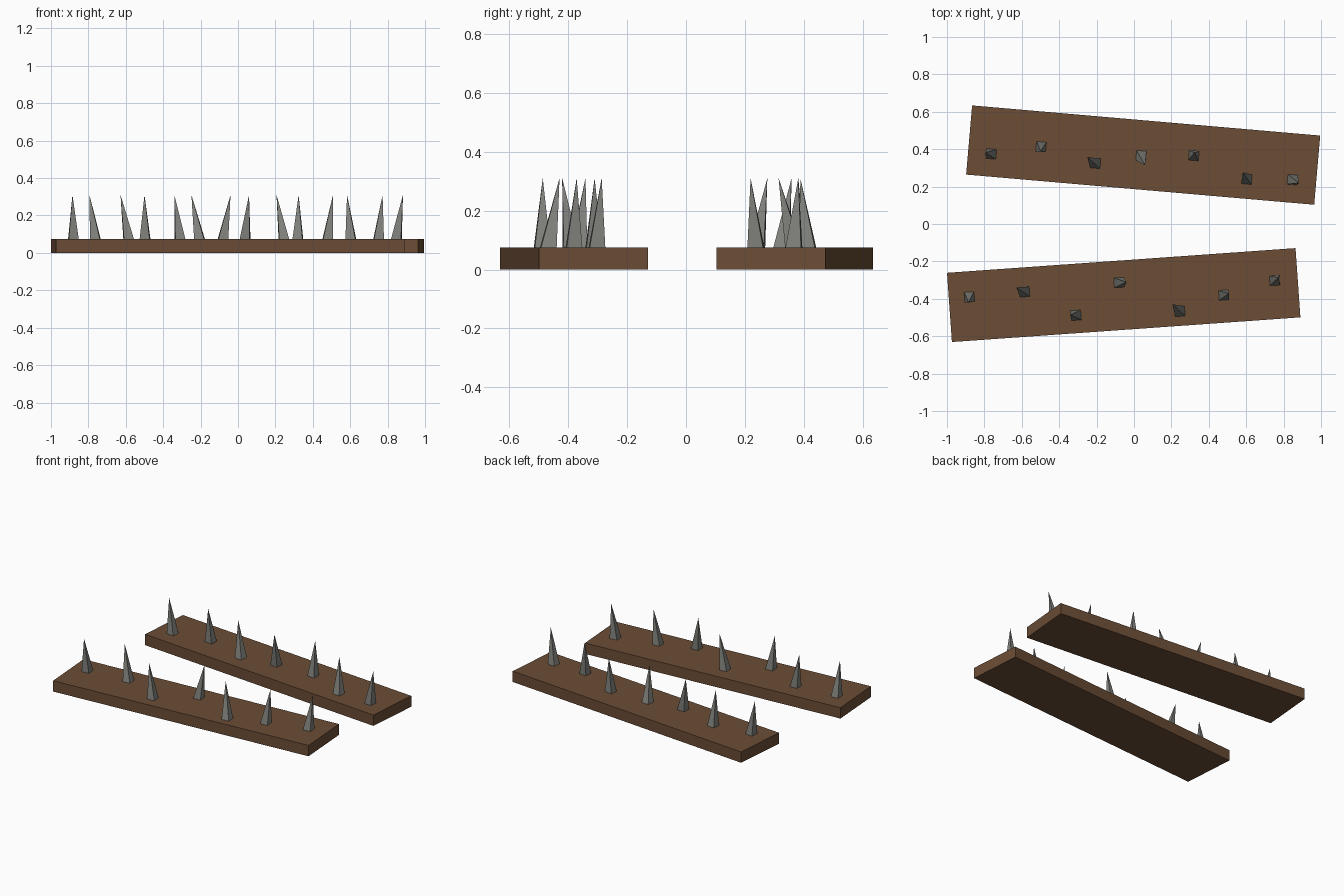
import bpy, bmesh
from math import radians
from mathutils import Matrix, Vector

cube = bpy.data.objects.get("Cube")
if cube:
    bpy.data.objects.remove(cube)

PLANK_TOP, TIP_Z, HALF = 0.075, 0.31, 0.0265


def material(name, rgb, rough):
    m = bpy.data.materials.new(name)
    m.use_nodes = True
    m.diffuse_color = (*rgb, 1)
    bsdf = m.node_tree.nodes["Principled BSDF"]
    bsdf.inputs["Base Color"].default_value = (*rgb, 1)
    bsdf.inputs["Roughness"].default_value = rough
    return m


wood = material("brown wood", (0.15, 0.075, 0.037), 0.9)
metal = material("grey metal", (0.22, 0.225, 0.205), 0.6)


def add_object(name, bm, mat):
    bmesh.ops.recalc_face_normals(bm, faces=bm.faces)
    mesh = bpy.data.meshes.new(name)
    bm.to_mesh(mesh)
    bm.free()
    mesh.materials.append(mat)
    obj = bpy.data.objects.new(name, mesh)
    bpy.context.collection.objects.link(obj)


def plank(name, x, y, angle):
    bm = bmesh.new()
    place = (Matrix.Translation((x, y, PLANK_TOP / 2))
             @ Matrix.Rotation(angle, 4, "Z")
             @ Matrix.Diagonal((1.868, 0.371, PLANK_TOP, 1)))
    bmesh.ops.create_cube(bm, size=1, matrix=place)
    add_object(name, bm, wood)


def spike(name, base, tip, angle):
    # Leaning four-sided spike: square base on the plank, pointed tip
    bm = bmesh.new()
    turn = Matrix.Rotation(angle, 3, "Z")
    centre = Vector((*base, PLANK_TOP))
    ring = [bm.verts.new(centre + turn @ Vector((sx * HALF, sy * HALF, 0)))
            for sx, sy in ((-1, -1), (1, -1), (1, 1), (-1, 1))]
    point = bm.verts.new((*tip, TIP_Z))
    bm.faces.new(ring[::-1])
    for i in range(4):
        bm.faces.new((ring[i], ring[(i + 1) % 4], point))
    add_object(name, bm, metal)


# Each spike: base centre, then tip
front_spikes = [
    ((-0.88, -0.39), (-0.885, -0.42)), ((-0.585, -0.363), (-0.628, -0.341)),
    ((-0.31, -0.488), (-0.34, -0.486)), ((-0.08, -0.313), (-0.04, -0.31)),
    ((0.245, -0.467), (0.206, -0.429)), ((0.48, -0.38), (0.508, -0.371)),
    ((0.752, -0.302), (0.773, -0.286))]
back_spikes = [
    ((-0.763, 0.375), (-0.794, 0.381)), ((-0.497, 0.413), (-0.50, 0.388)),
    ((-0.206, 0.325), (-0.249, 0.358)), ((0.038, 0.365), (0.059, 0.314)),
    ((0.32, 0.366), (0.324, 0.381)), ((0.603, 0.24), (0.583, 0.276)),
    ((0.847, 0.237), (0.882, 0.219))]

for side, x, y, deg, spikes in (("front", -0.055, -0.38, 4.05, front_spikes),
                                ("back", 0.049, 0.3685, -4.95, back_spikes)):
    plank(side + "_plank", x, y, radians(deg))
    for i, (base, tip) in enumerate(spikes, 1):
        spike(f"{side}_spike_{i}", base, tip, radians(deg))
